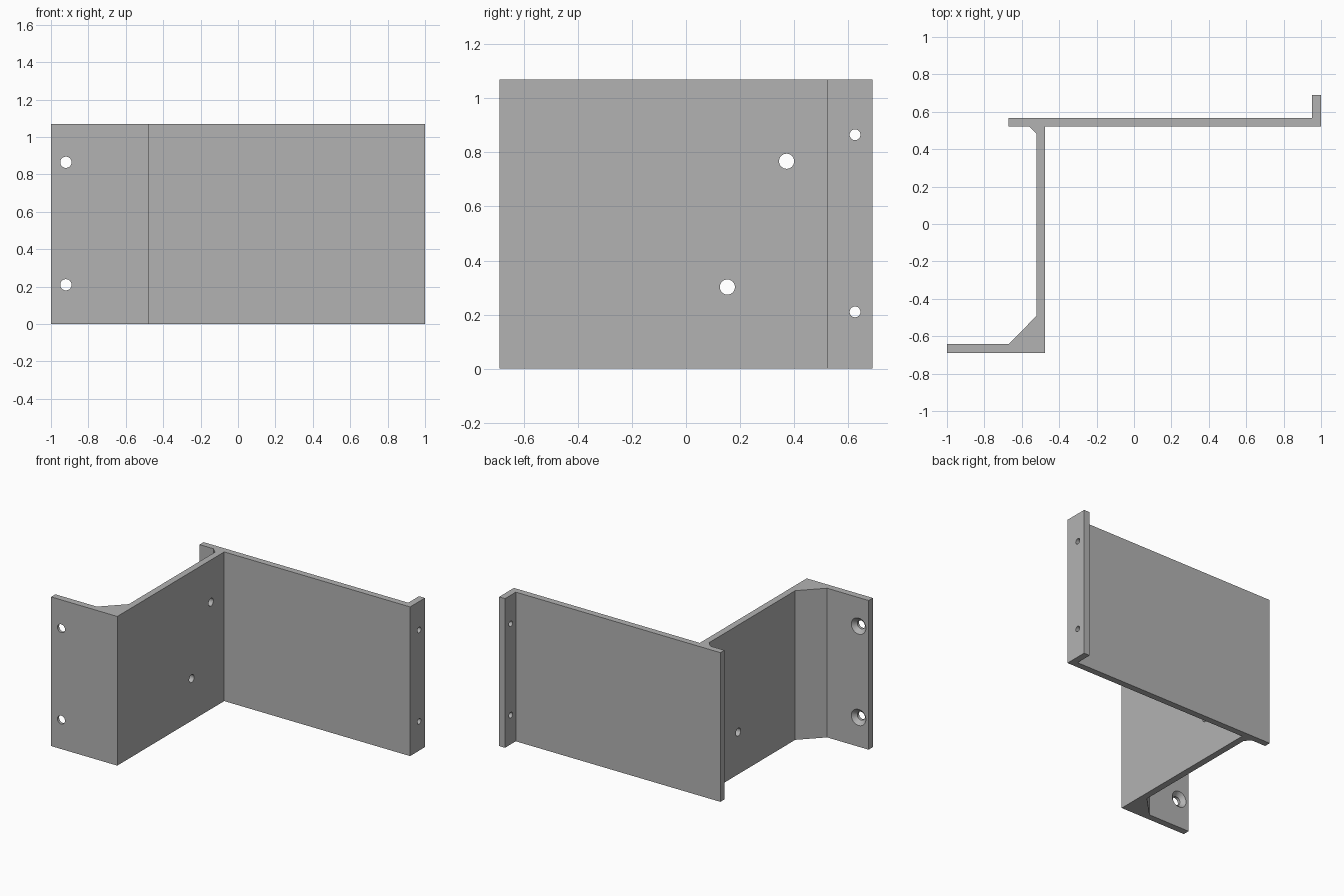
import bpy
import bmesh
from math import pi
from mathutils import Matrix, Vector

cube = bpy.data.objects.get("Cube")
if cube:
    bpy.data.objects.remove(cube)

HEIGHT = 1.07

grey = bpy.data.materials.new("plain grey")
grey.use_nodes = True
colour = (0.45, 0.45, 0.45, 1)
grey.diffuse_color = colour
grey.node_tree.nodes["Principled BSDF"].inputs["Base Color"].default_value = colour

# Bracket: one plan profile, extruded upwards
profile = [
    (-1, -0.69), (-0.475, -0.69), (-0.475, 0.522), (1, 0.522),   # front flange, web, back plate
    (1, 0.69), (0.953, 0.69), (0.953, 0.568), (-0.67, 0.568),    # end lip
    (-0.67, 0.522), (-0.56, 0.522), (-0.522, 0.484),             # small corner fillet
    (-0.522, -0.492), (-0.67, -0.642), (-1, -0.642),             # large corner gusset
]


def make_object(name, bm):
    bmesh.ops.recalc_face_normals(bm, faces=bm.faces)
    mesh = bpy.data.meshes.new(name)
    bm.to_mesh(mesh)
    bm.free()
    mesh.materials.append(grey)
    obj = bpy.data.objects.new(name, mesh)
    bpy.context.collection.objects.link(obj)
    return obj


bm = bmesh.new()
base = bm.faces.new([bm.verts.new((x, y, 0)) for x, y in profile])
top = bmesh.ops.extrude_face_region(bm, geom=[base])["geom"]
bmesh.ops.translate(bm, vec=(0, 0, HEIGHT),
                    verts=[v for v in top if isinstance(v, bmesh.types.BMVert)])
bracket = make_object("bracket", bm)


# Drills: straight or tapered cutters along x or y
def drill(axis, centre, r_start, r_end, depth):
    bm = bmesh.new()
    turn = Matrix.Rotation(pi / 2, 4, "Y") if axis == "X" else Matrix.Rotation(-pi / 2, 4, "X")
    bmesh.ops.create_cone(bm, cap_ends=True, segments=32, radius1=r_start,
                          radius2=r_end, depth=depth,
                          matrix=Matrix.Translation(Vector(centre)) @ turn)
    cutter = make_object("drill", bm)
    cutter.hide_render = True
    return cutter


drills = []
for z in (0.21, 0.865):
    drills.append(drill("X", (0.976, 0.625, z), 0.02, 0.02, 0.2))       # lip holes
    drills.append(drill("Y", (-0.92, -0.666, z), 0.03, 0.03, 0.2))      # flange holes
    drills.append(drill("Y", (-0.92, -0.642, z), 0.03, 0.086, 0.056))   # countersinks
for y, z in ((0.153, 0.302), (0.372, 0.767)):
    drills.append(drill("X", (-0.5, y, z), 0.028, 0.028, 0.2))          # web holes

bpy.context.view_layer.objects.active = bracket
for cutter in drills:
    mod = bracket.modifiers.new("hole", "BOOLEAN")
    mod.operation = "DIFFERENCE"
    mod.solver = "EXACT"
    mod.object = cutter
    bpy.ops.object.modifier_apply(modifier=mod.name)
    bpy.data.objects.remove(cutter)

# Smooth hole walls, crisp plate edges
bpy.ops.object.select_all(action="DESELECT")
bracket.select_set(True)
bpy.ops.object.shade_smooth_by_angle(angle=pi / 6)
